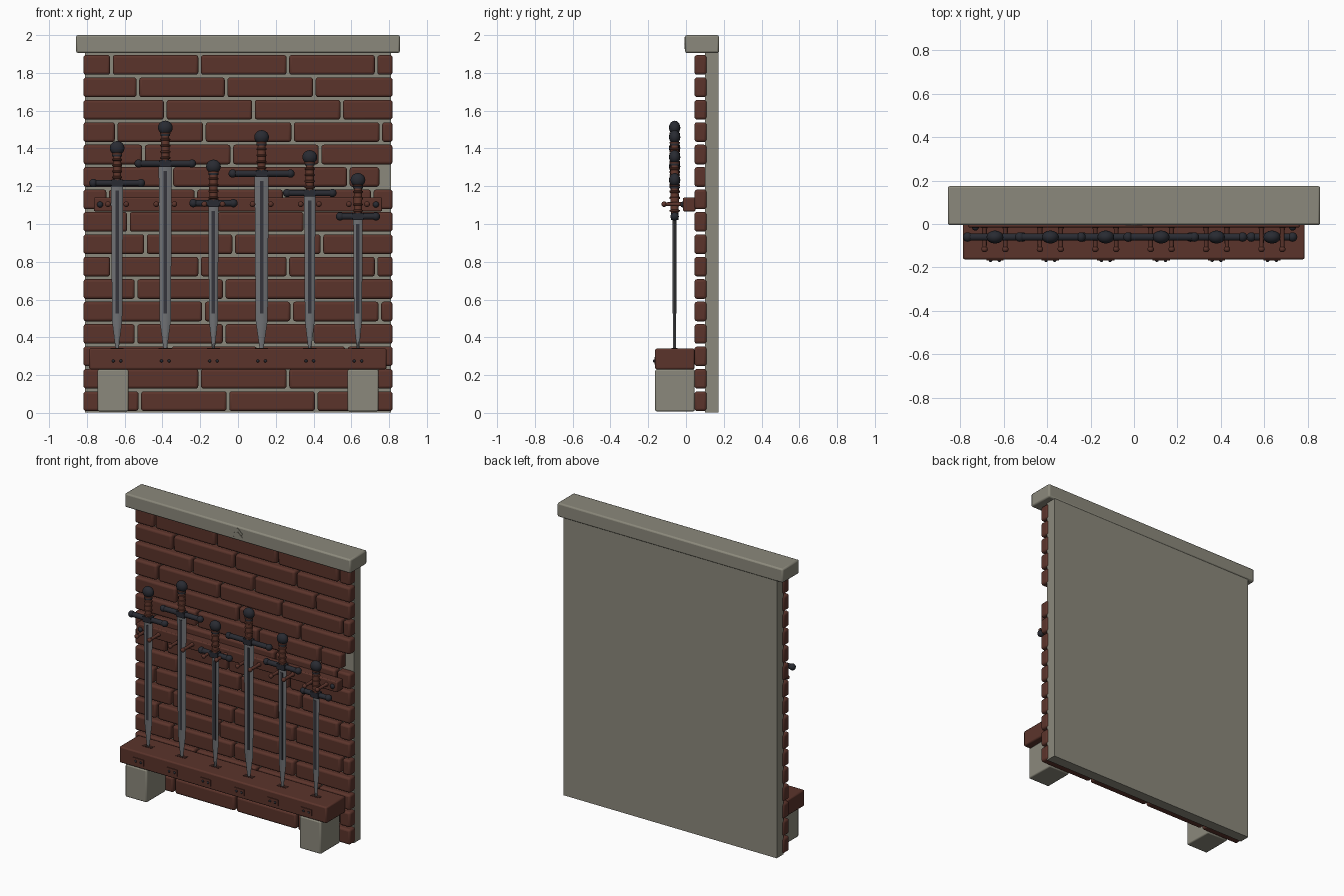
import bpy, bmesh, math
from mathutils import Matrix, Vector

cube = bpy.data.objects.get("Cube")
if cube:
    bpy.data.objects.remove(cube)


def material(name, color):
    m = bpy.data.materials.new(name)
    m.use_nodes = True
    m.diffuse_color = (*color, 1)
    m.node_tree.nodes["Principled BSDF"].inputs["Base Color"].default_value = (*color, 1)
    return m


STONE = material("grey stone", (0.26, 0.25, 0.20))
BRICK = material("red brick", (0.105, 0.034, 0.024))
WOOD = material("brown wood", (0.105, 0.034, 0.024))
GRIP = material("brown leather", (0.125, 0.040, 0.026))
SLOT = material("dark slot", (0.035, 0.013, 0.010))
IRON = material("dark iron", (0.022, 0.024, 0.032))
STEEL = material("steel", (0.16, 0.165, 0.175))
FULLER = material("dark steel", (0.035, 0.036, 0.045))


def finish(name, bm, mat, bevel=0, segments=2):
    """Turn a bmesh into a named, shaded object with an optional bevel."""
    bmesh.ops.recalc_face_normals(bm, faces=bm.faces)
    mesh = bpy.data.meshes.new(name)
    bm.to_mesh(mesh)
    bm.free()
    mesh.materials.append(mat)
    ob = bpy.data.objects.new(name, mesh)
    bpy.context.collection.objects.link(ob)
    if bevel:
        mod = ob.modifiers.new("Bevel", "BEVEL")
        mod.width, mod.segments = bevel, segments
    bpy.ops.object.select_all(action="DESELECT")
    ob.select_set(True)
    bpy.context.view_layer.objects.active = ob
    bpy.ops.object.shade_smooth_by_angle(angle=math.radians(35))
    return ob


def add_box(bm, x, y, z):
    """Box from (min, max) pairs."""
    size = [b - a for a, b in (x, y, z)]
    mid = [(a + b) / 2 for a, b in (x, y, z)]
    bmesh.ops.create_cube(bm, size=1, matrix=Matrix.Translation(mid) @ Matrix.Diagonal((*size, 1)))


def box(name, mat, x, y, z, bevel=0):
    bm = bmesh.new()
    add_box(bm, x, y, z)
    return finish(name, bm, mat, bevel)


def add_lathe(bm, profile, start, axis, sides=16):
    """Revolve (radius, distance) points about an axis from start."""
    turn = Vector((0, 0, 1)).rotation_difference(Vector(axis)).to_matrix()
    rings = []
    for r, d in profile:
        rings.append([bm.verts.new(Vector(start) + turn @ Vector(
            (r * math.cos(i * math.tau / sides), r * math.sin(i * math.tau / sides), d)))
            for i in range(sides)])
    for a, b in zip(rings, rings[1:]):
        for i in range(sides):
            j = (i + 1) % sides
            bm.faces.new((a[i], a[j], b[j], b[i]))
    bm.faces.new(rings[0])
    bm.faces.new(rings[-1])


def add_ball(bm, centre, scale):
    bmesh.ops.create_uvsphere(bm, u_segments=16, v_segments=10, radius=1,
                              matrix=Matrix.Translation(centre) @ Matrix.Diagonal((*scale, 1)))


# Wall slab and coping
box("mortar_wall", STONE, (-0.81, 0.81), (0.1, 0.172), (0.003, 1.91))
box("wall_coping", STONE, (-0.857, 0.857), (-0.005, 0.175), (1.905, 2.0), 0.01)

# Small carved chevrons on the coping
bm = bmesh.new()
for side in (-1, 1):
    for z, length in ((1.97, 0.05), (1.945, 0.045)):
        turn = Matrix.Rotation(side * math.radians(42), 4, "Y")
        spot = Matrix.Translation((side * 0.017, -0.005, z))
        bmesh.ops.create_cube(bm, size=1, matrix=spot @ turn @ Matrix.Diagonal((length, 0.006, 0.012, 1)))
finish("coping_ornament", bm, STONE)

# Brick courses, bottom to top, each given by its first joint
joints = [-0.52, -0.67, -0.36, -0.54, -0.65, -0.54, -0.67, -0.49,
          -0.58, -0.69, -0.35, -0.5, -0.645, -0.385, -0.53, -0.67]
PITCH, WIDTH, EDGE, GAP = 0.1187, 0.467, 0.818, 0.007
bm = bmesh.new()
for row, first in enumerate(joints):
    z = 0.01 + row * PITCH
    cuts = [-EDGE - GAP] + [first + i * WIDTH for i in range(5) if first + i * WIDTH < EDGE - 0.03]
    cuts.append(EDGE + GAP)
    if row == 10:    # the end brick of this course is missing
        cuts[-1] = 0.755
    for a, b in zip(cuts, cuts[1:]):
        add_box(bm, (a + GAP, b - GAP), (0.045, 0.11), (z, z + 0.104))
finish("bricks", bm, BRICK, 0.014, 3)

# Stone feet and the wooden shelf that holds the blade tips
for side, name in ((1, "left_foot"), (-1, "right_foot")):
    box(name, STONE, tuple(sorted((side * 0.58, side * 0.743))), (-0.163, 0.046), (0.008, 0.23), 0.008)
box("shelf", WOOD, (-0.788, 0.786), (-0.163, 0.045), (0.23, 0.341), 0.009)

# Peg rail with a bolt at each end
box("peg_rail", WOOD, (-0.763, 0.763), (-0.016, 0.05), (1.067, 1.14), 0.007)
bm = bmesh.new()
for x in (-0.73, 0.73):
    add_ball(bm, (x, -0.016, 1.103), (0.016, 0.014, 0.016))
finish("rail_bolts", bm, IRON)


def sword(number, x, guard_z, half, pommel_z):
    """One sword with its pegs, shelf slot and bracket."""
    y, w, name = -0.06, half * 0.215, f"sword_{number}"

    # Blade: flattened diamond section, tapering near the tip
    bm = bmesh.new()
    rings = []
    for z, k in ((guard_z, 1), (0.49, 0.85), (0.325, 0.22)):
        rings.append([bm.verts.new((x + dx * w * k, y + dy, z)) for dx, dy in
                      ((-1, 0), (-0.4, -0.008), (0.4, -0.008), (1, 0), (0.4, 0.008), (-0.4, 0.008))])
    for a, b in zip(rings, rings[1:]):
        for i in range(6):
            bm.faces.new((a[i], a[(i + 1) % 6], b[(i + 1) % 6], b[i]))
    bm.faces.new(rings[0])
    bm.faces.new(rings[-1])
    finish(name + "_blade", bm, STEEL)
    box(name + "_fuller", FULLER, (x - 0.009, x + 0.009), (y - 0.0105, y + 0.0105), (0.525, guard_z - 0.04))

    # Guard with rounded ends and a centre block
    bm = bmesh.new()
    length = 2 * half - 0.04
    add_lathe(bm, [(0.017, 0), (0.017, length)], (x - length / 2, y, guard_z), (1, 0, 0))
    for side in (-1, 1):
        add_ball(bm, (x + side * (half - 0.022), y, guard_z), (0.022, 0.022, 0.022))
    add_box(bm, (x - 0.03, x + 0.03), (y - 0.02, y + 0.02), (guard_z - 0.019, guard_z + 0.019))
    finish(name + "_guard", bm, IRON)

    # Grip with raised rings
    bm = bmesh.new()
    length = pommel_z - guard_z - 0.03
    add_lathe(bm, [(0.02, 0), (0.023, length * 0.5), (0.019, length)], (x, y, guard_z + 0.01), (0, 0, 1))
    for i in range(5):
        z = guard_z + 0.03 + i * (length - 0.03) / 4
        add_lathe(bm, [(0.02, -0.007), (0.027, -0.003), (0.027, 0.003), (0.02, 0.007)], (x, y, z), (0, 0, 1))
    finish(name + "_grip", bm, GRIP)

    # Pommel
    bm = bmesh.new()
    add_ball(bm, (x, y, pommel_z), (0.039, 0.03, 0.037))
    add_lathe(bm, [(0.026, 0), (0.026, 0.018)], (x, y, pommel_z - 0.045), (0, 0, 1))
    finish(name + "_pommel", bm, IRON)

    # Two turned pegs either side of the blade
    bm = bmesh.new()
    for px in (x - 0.048, x + 0.048):
        add_lathe(bm, [(0.016, 0), (0.011, 0.012), (0.01, 0.1)], (px, -0.012, 1.105), (0, -1, 0), 12)
        add_ball(bm, (px, -0.116, 1.105), (0.015, 0.014, 0.015))
    finish(name + "_pegs", bm, WOOD)

    # Slot on top of the shelf, and a studded bracket on its front
    box(name + "_slot", SLOT, (x - 0.035, x + 0.035), (y - 0.016, y + 0.016), (0.34, 0.3425))
    box(name + "_bracket", WOOD, (x - 0.04, x + 0.04), (-0.168, -0.16), (0.255, 0.297))
    bm = bmesh.new()
    for px in (x - 0.02, x + 0.02):
        add_ball(bm, (px, -0.168, 0.275), (0.008, 0.007, 0.008))
    finish(name + "_studs", bm, IRON)


# Swords: guard height, half guard length, pommel height
swords = [(1.217, 0.148, 1.402), (1.32, 0.163, 1.51), (1.11, 0.128, 1.304),
          (1.267, 0.175, 1.46), (1.164, 0.142, 1.354), (1.04, 0.117, 1.233)]
for i, (guard, half, pommel) in enumerate(swords):
    sword(i + 1, -0.64 + i * 0.255, guard, half, pommel)
